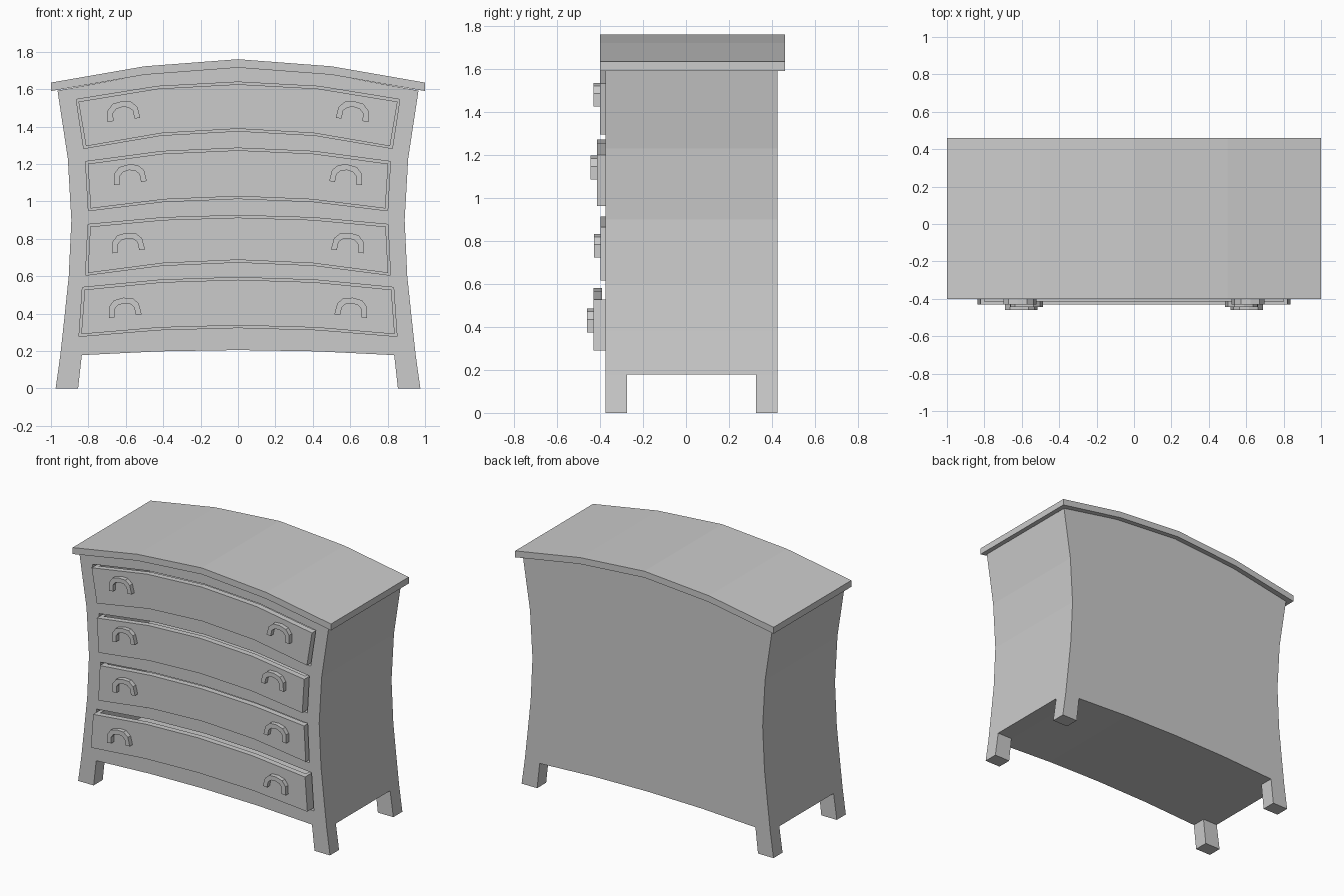
import bpy, bmesh, math
from mathutils import Matrix

if "Cube" in bpy.data.objects:
    bpy.data.objects.remove(bpy.data.objects["Cube"])


def prism(name, profile, y0, y1):
    """Extrude an (x, z) outline from y0 to y1."""
    bm = bmesh.new()
    face = bm.faces.new([bm.verts.new((x, y0, z)) for x, z in profile])
    ext = bmesh.ops.extrude_face_region(bm, geom=[face])
    moved = [v for v in ext["geom"] if isinstance(v, bmesh.types.BMVert)]
    bmesh.ops.translate(bm, verts=moved, vec=(0, y1 - y0, 0))
    bmesh.ops.recalc_face_normals(bm, faces=bm.faces)
    mesh = bpy.data.meshes.new(name)
    bm.to_mesh(mesh)
    bm.free()
    obj = bpy.data.objects.new(name, mesh)
    bpy.context.collection.objects.link(obj)
    return obj


def arch(w, z_end, z_mid):
    """Five points of a shallow arch, left to right."""
    return [(w * t, z_mid - (z_mid - z_end) * t * t) for t in (-1, -0.5, 0, 0.5, 1)]


def join(parts, name):
    bpy.ops.object.select_all(action='DESELECT')
    for p in parts:
        p.select_set(True)
    bpy.context.view_layer.objects.active = parts[0]
    bpy.ops.object.join()
    parts[0].name = name
    return parts[0]


FRONT, BACK = -0.375, 0.425

# waisted carcass with arched top and bottom
side = [(0.95, 0.178), (0.928, 0.38), (0.905, 0.6), (0.891, 0.9), (0.91, 1.23), (0.965, 1.592)]
top_edge = [(0.5, 1.678), (0, 1.715), (-0.5, 1.678)]
bottom_edge = arch(0.835, 0.178, 0.205)
body = prism("carcass",
             side + top_edge + [(-x, z) for x, z in reversed(side)] + bottom_edge,
             FRONT, BACK)

# arched top board
edge = [(-1, 1.635), (-0.5, 1.722), (0, 1.76), (0.5, 1.722), (1, 1.635)]
prism("top_board", edge + [(x, z - 0.045) for x, z in reversed(edge)], -0.4, 0.46)

# four splayed legs
for s, sn in ((-1, "left"), (1, "right")):
    leg = [(s * 0.855, 0), (s * 0.975, 0), (s * 0.95, 0.178), (s * 0.835, 0.178)]
    prism(f"front_leg_{sn}", leg, FRONT, FRONT + 0.1)
    prism(f"back_leg_{sn}", leg, BACK - 0.1, BACK)

# drawers: opening top (w, end z, mid z), bottom (w, end z, mid z), front y, handle x, handle top z
DRAWERS = [
    ((0.865, 1.545, 1.638), (0.825, 1.283, 1.376), -0.40, 0.622, 1.535),
    ((0.815, 1.213, 1.285), (0.800, 0.950, 1.015), -0.415, 0.587, 1.197),
    ((0.802, 0.877, 0.925), (0.815, 0.605, 0.675), -0.398, 0.597, 0.832),
    ((0.832, 0.540, 0.593), (0.850, 0.278, 0.325), -0.43, 0.615, 0.485),
]
GAP = 0.012


def handle(name, x, z, y, sign):
    """Arched pull, tilted to follow the drawer's curve."""
    outer = [(-0.088, -0.1), (-0.08, -0.04), (-0.05, -0.008), (0, 0),
             (0.05, -0.008), (0.08, -0.04), (0.088, -0.1)]
    inner = [(0.057, -0.1), (0.053, -0.057), (0.033, -0.037), (0, -0.03),
             (-0.033, -0.037), (-0.053, -0.057), (-0.057, -0.1)]
    obj = prism(name, outer + inner, -0.03, 0.002)
    obj.data.transform(Matrix.Translation((sign * x, y, z)) @
                       Matrix.Rotation(math.radians(7 * sign), 4, 'Y'))
    return obj


for i, (t, b, y, hx, hz) in enumerate(DRAWERS, 1):
    # opening cut into the carcass
    cutter = prism("cutter", arch(*t) + arch(*b)[::-1], -0.5, 0.38)
    mod = body.modifiers.new("opening", 'BOOLEAN')
    mod.operation, mod.solver, mod.object = 'DIFFERENCE', 'EXACT', cutter
    bpy.context.view_layer.objects.active = body
    bpy.ops.object.modifier_apply(modifier=mod.name)
    bpy.data.objects.remove(cutter)

    # drawer front, tray and back board
    upper = arch(t[0] - GAP, t[1] - GAP, t[2] - GAP)
    lower = arch(b[0] - GAP, b[1] + GAP, b[2] + GAP)
    front = prism("front", upper + lower[::-1], y, y + 0.04)
    inside = [(x * 0.97, z + 0.02) for x, z in lower]
    tl, tr = upper[0], upper[-1]
    tray = prism("tray", [tl] + lower + [tr, (tr[0] * 0.97, tr[1])] + inside[::-1]
                 + [(tl[0] * 0.97, tl[1])], y + 0.04, 0.35)
    back = prism("back", [tl] + lower + [tr], 0.33, 0.35)
    join([front, tray, back], f"drawer_{i}")

    # pair of pulls
    for s, sn in ((-1, "left"), (1, "right")):
        handle(f"handle_{i}_{sn}", hx, hz, y, s)
